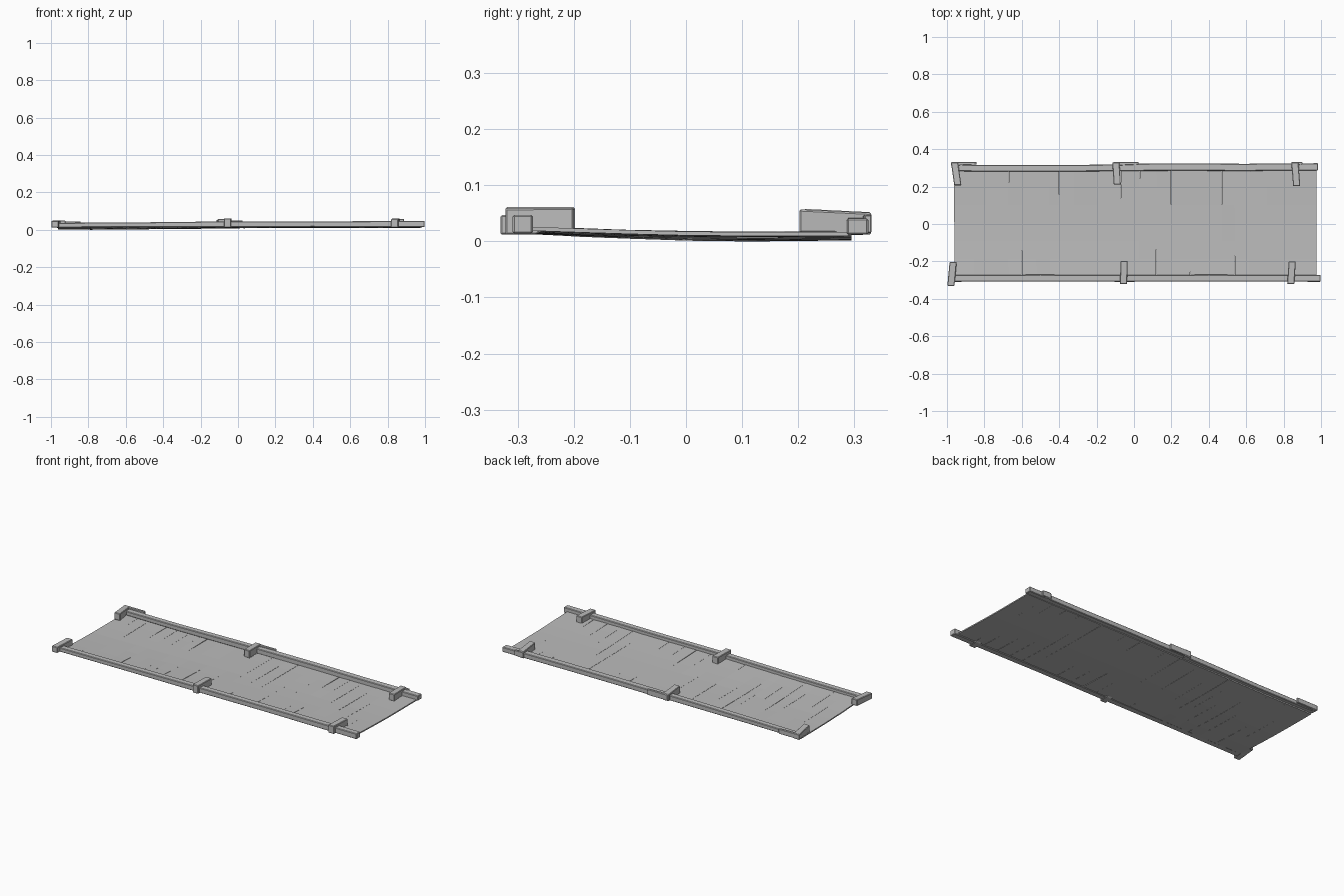
import bpy, bmesh, math, random
from mathutils import Matrix, Vector

random.seed(4)
cube = bpy.data.objects.get("Cube")
if cube:
    bpy.data.objects.remove(cube, do_unlink=True)

grey = bpy.data.materials.new("weathered_grey")
grey.use_nodes = True
COLOUR = (0.5, 0.5, 0.5, 1)
grey.diffuse_color = COLOUR
grey.node_tree.nodes["Principled BSDF"].inputs["Base Color"].default_value = COLOUR


def finish(name, bm, bevel=0):
    bmesh.ops.recalc_face_normals(bm, faces=bm.faces)
    mesh = bpy.data.meshes.new(name)
    bm.to_mesh(mesh)
    bm.free()
    mesh.materials.append(grey)
    obj = bpy.data.objects.new(name, mesh)
    bpy.context.collection.objects.link(obj)
    if bevel:
        mod = obj.modifiers.new("worn_edges", 'BEVEL')
        mod.width, mod.segments = bevel, 1
    return obj


def loft(name, sections, bevel=0):
    """Skin a row of four-cornered sections and cap both ends."""
    bm = bmesh.new()
    rings = [[bm.verts.new(p) for p in s] for s in sections]
    for a, b in zip(rings, rings[1:]):
        for i in range(4):
            j = (i + 1) % 4
            bm.faces.new((a[i], a[j], b[j], b[i]))
    bm.faces.new(rings[0])
    bm.faces.new(rings[-1])
    return finish(name, bm, bevel)


def deck_height(x, y):
    rise = 0.009 * (max(0, 0.05 - y) / 0.33) ** 1.4
    t = min(1, max(0, (0.3 - x) / 1.1))
    sag = 0.009 * t * t * (3 - 2 * t) * math.cos((y - 0.1) * 2.5)
    return 0.018 + rise - sag


# Deck boards, each slightly rolled so the seams show as small steps
seams = [-0.96, -0.86, -0.79, -0.67, -0.6, -0.52, -0.45, -0.4, -0.32, -0.2, -0.07,
         0.03, 0.12, 0.2, 0.3, 0.39, 0.47, 0.54, 0.62, 0.71, 0.8, 0.87, 0.975]
THICK = 0.007
for n, (x0, x1) in enumerate(zip(seams, seams[1:])):
    roll = random.uniform(-0.0012, 0.0012)
    skew = random.uniform(-0.003, 0.003)
    sections = []
    for k in range(7):
        y = -0.285 + 0.58 * k / 6
        twist = roll * math.cos(k + n)
        za, zb = deck_height(x0, y) + twist, deck_height(x1, y) - twist
        s = skew * (k / 3 - 1)
        a, b = x0 + s - 0.001, x1 + s
        sections.append([(a, y, za), (b, y, zb), (b, y, zb - THICK), (a, y, za - THICK)])
    loft(f"deck_board_{n + 1}", sections)


# Long side rails with a gentle wander
def rail(name, points, width):
    h = width / 2
    loft(name, [[(x, y - h, z0), (x, y + h, z0), (x, y + h, z1), (x, y - h, z1)]
                for x, y, z0, z1 in points], 0.003)


rail("front_rail", [(-0.98, -0.291, 0.014, 0.038), (-0.5, -0.289, 0.015, 0.041),
                    (-0.05, -0.291, 0.016, 0.046), (0.4, -0.289, 0.017, 0.046),
                    (0.998, -0.291, 0.015, 0.048)], 0.036)
rail("back_rail_left", [(-0.965, 0.3, 0.012, 0.036), (-0.6, 0.297, 0.012, 0.038),
                        (-0.3, 0.299, 0.013, 0.042), (-0.08, 0.3, 0.014, 0.044)], 0.035)
rail("back_rail_right", [(-0.1, 0.303, 0.014, 0.043), (0.3, 0.304, 0.015, 0.044),
                         (0.6, 0.303, 0.014, 0.043), (0.985, 0.306, 0.013, 0.042)], 0.038)


# Short cross blocks that hook over the rails
def cross_block(name, x_out, x_in, y_out, y_in, top_out, top_in, floor):
    w = 0.019
    sections = []
    for t, low in ((0, 0.013), (0.45, 0.013), (0.5, floor), (1, floor)):
        x = x_out + (x_in - x_out) * t
        y = y_out + (y_in - y_out) * t
        z = top_out + (top_in - top_out) * t
        sections.append([(x - w, y, low), (x + w, y, low), (x + w, y, z), (x - w, y, z)])
    loft(name, sections, 0.003)


cross_block("front_block_left_end", -0.979, -0.967, -0.331, -0.203, 0.048, 0.052, 0.014)
cross_block("front_block_middle", -0.056, -0.053, -0.322, -0.198, 0.062, 0.062, 0.018)
cross_block("front_block_right_end", 0.838, 0.846, -0.322, -0.2, 0.06, 0.061, 0.018)
cross_block("back_block_left_end", -0.96, -0.942, 0.33, 0.207, 0.046, 0.052, 0.01)
cross_block("back_block_middle", -0.097, -0.089, 0.33, 0.21, 0.053, 0.059, 0.014)
cross_block("back_block_right_end", 0.86, 0.87, 0.33, 0.202, 0.052, 0.058, 0.016)


# Cleats running along the outside of the back rail
def cleat(name, x0, x1, z1):
    sections = [[(x, y, 0.016), (x, 0.331, 0.016), (x, 0.331, z1), (x, y, z1)]
                for x, y in ((x0, 0.312), (x1, 0.318))]
    loft(name, sections, 0.002)


cleat("back_cleat_left", -0.978, -0.842, 0.045)
cleat("back_cleat_middle", -0.11, 0.025, 0.05)
cleat("back_cleat_right", 0.842, 0.9, 0.048)

# Rest the lowest board on the ground
parts = [o for o in bpy.context.collection.objects if o.type == 'MESH' and grey.name in o.data.materials]
low = min(v.co.z for o in parts for v in o.data.vertices)
for o in parts:
    o.data.transform(Matrix.Translation(Vector((0, 0, -low))))
